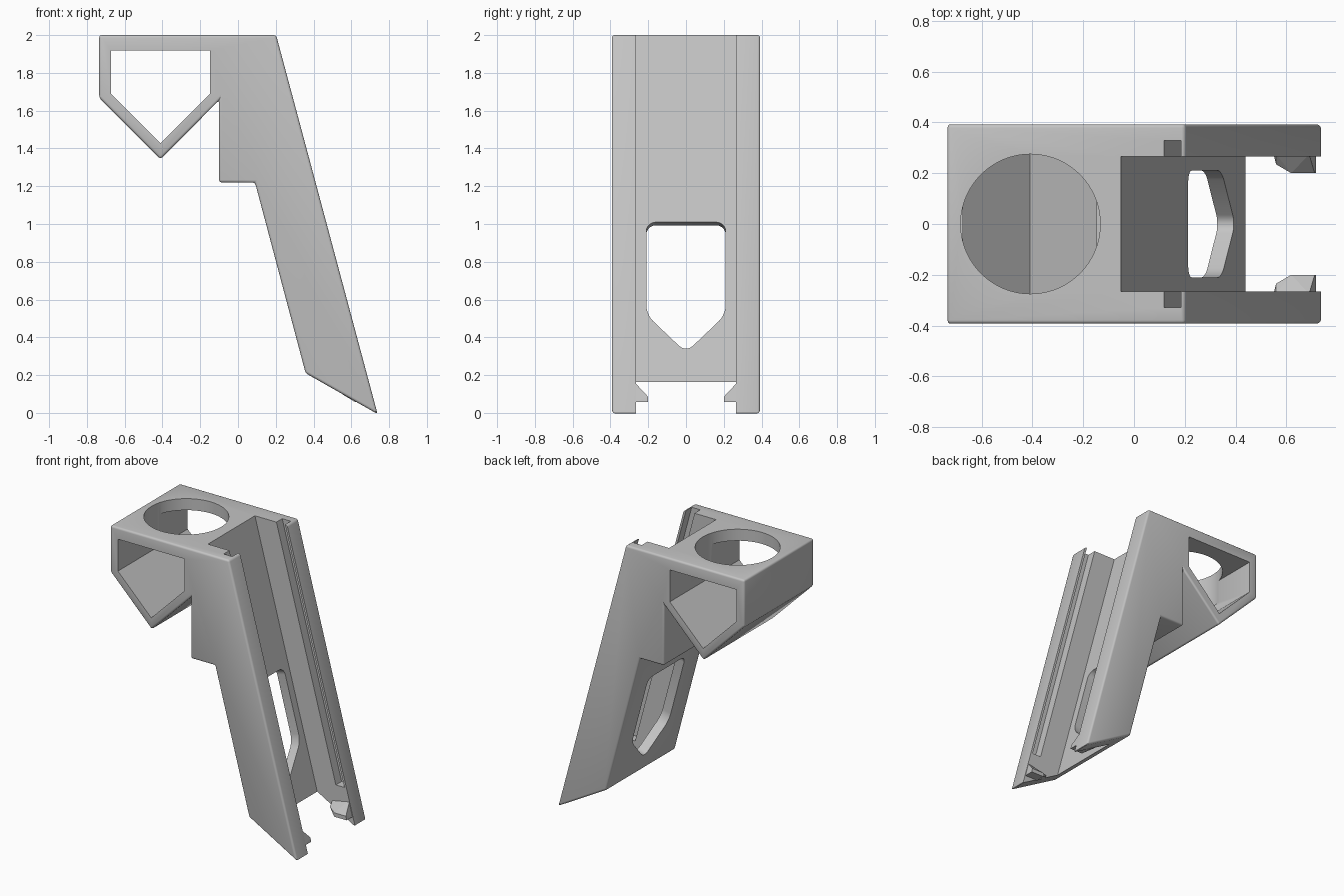
import bpy
import bmesh
from mathutils import Vector

cube = bpy.data.objects.get("Cube")
if cube:
    bpy.data.objects.remove(cube, do_unlink=True)

grey = bpy.data.materials.new("light grey plastic")
grey.use_nodes = True
grey.diffuse_color = (0.55, 0.55, 0.55, 1)
grey.node_tree.nodes["Principled BSDF"].inputs["Base Color"].default_value = grey.diffuse_color

SLOPE = 0.268


def slant(x_top, z):
    """x of a line parallel to the leaning leg, given its x at the top."""
    return x_top + (2 - z) * SLOPE


def finish(name, bm):
    bmesh.ops.recalc_face_normals(bm, faces=bm.faces)
    mesh = bpy.data.meshes.new(name)
    bm.to_mesh(mesh)
    bm.free()
    mesh.materials.append(grey)
    obj = bpy.data.objects.new(name, mesh)
    bpy.context.collection.objects.link(obj)
    return obj


def prism(name, points, depth, round_sides=0, round_all=0):
    """Extrude a flat outline along a vector, optionally rounding edges."""
    bm = bmesh.new()
    face = bm.faces.new([bm.verts.new(p) for p in points])
    out = bmesh.ops.extrude_face_region(bm, geom=[face], use_keep_orig=True)
    moved = [v for v in out["geom"] if isinstance(v, bmesh.types.BMVert)]
    bmesh.ops.translate(bm, verts=moved, vec=depth)
    bmesh.ops.recalc_face_normals(bm, faces=bm.faces)
    if round_sides:
        d = Vector(depth).normalized()
        edges = [e for e in bm.edges
                 if abs((e.verts[0].co - e.verts[1].co).normalized().dot(d)) > 0.999]
        bmesh.ops.bevel(bm, geom=edges, offset=round_sides, segments=5,
                        profile=0.5, affect='EDGES')
    if round_all:
        bmesh.ops.bevel(bm, geom=bm.edges[:], offset=round_all, segments=3,
                        profile=0.5, affect='EDGES')
    return finish(name, bm)


def side_prism(name, outline, y0, y1, **kw):
    return prism(name, [(x, y0, z) for x, z in outline], (0, y1 - y0, 0), **kw)


def band(x0, x1, z0, z1):
    """Leaning parallelogram between two slanted lines."""
    return [(slant(x0, z0), z0), (slant(x1, z0), z0),
            (slant(x1, z1), z1), (slant(x0, z1), z1)]


# Main body: ring holder and leaning leg in one outline
body = side_prism("holder_body", [
    (-0.735, 2), (0.202, 2), (0.739, -0.006), (0.358, 0.21), (0.09, 1.22),
    (-0.1, 1.22), (-0.1, 1.655), (-0.41, 1.343), (-0.735, 1.668)],
    -0.393, 0.393, round_all=0.014)

cutters = []

# Open channel along the leg
cutters.append(side_prism("channel_cutter", band(-0.052, 0.6, -0.3, 2.3), -0.265, 0.265))

# Retaining grooves in the channel walls
for side, y0, y1 in (("left", 0.2, 0.33), ("right", -0.33, -0.2)):
    cutters.append(side_prism(side + "_groove_cutter",
                              band(0.118, 0.186, 0.25, 2.2), y0, y1))

# Five-sided tunnel through the holder
cutters.append(side_prism("tunnel_cutter", [
    (-0.673, 1.918), (-0.673, 1.69), (-0.41, 1.427),
    (-0.147, 1.69), (-0.147, 1.918)], -0.6, 0.6))

# Round opening in the top
bm = bmesh.new()
bmesh.ops.create_cone(bm, cap_ends=True, segments=96, radius1=0.275, radius2=0.275, depth=0.4)
bmesh.ops.translate(bm, verts=bm.verts, vec=(-0.408, 0, 1.95))
cutters.append(finish("round_opening_cutter", bm))

# Window through the leg, square to its surface
normal = Vector((1, 0, SLOPE)).normalized()
window = [(-0.21, 1.01), (0.21, 1.01), (0.21, 0.52), (0, 0.32), (-0.21, 0.52)]
cutters.append(prism("window_cutter",
                     [Vector((slant(-0.052, z), y, z)) - normal * 0.2 for y, z in window],
                     normal * 0.35, round_sides=0.05))

for cutter in cutters:
    cutter.hide_render = True
    cutter.hide_set(True)
    mod = body.modifiers.new(cutter.name, 'BOOLEAN')
    mod.operation = 'DIFFERENCE'
    mod.solver = 'EXACT'
    mod.object = cutter

# Bake the cuts and drop the helpers
bpy.context.view_layer.objects.active = body
body.select_set(True)
for mod in list(body.modifiers):
    bpy.ops.object.modifier_apply(modifier=mod.name)
for cutter in cutters:
    bpy.data.objects.remove(cutter, do_unlink=True)
bpy.ops.object.shade_smooth_by_angle(angle=0.6)

# Snap hooks at the foot of the channel
for side, s in (("left", 1), ("right", -1)):
    bm = bmesh.new()
    for x, y, z in [
            (0.55, 0.275, 0.1), (0.56, 0.235, 0.1), (0.56, 0.275, 0.14),
            (0.69, 0.275, 0.165), (0.62, 0.2, 0.085), (0.712, 0.2, 0.085),
            (0.62, 0.2, 0.057), (0.718, 0.2, 0.057), (0.62, 0.275, 0.057),
            (0.718, 0.275, 0.057)]:
        bm.verts.new((x, s * y, z))
    hull = bmesh.ops.convex_hull(bm, input=bm.verts)
    bmesh.ops.delete(bm, geom=[v for v in bm.verts if not v.link_faces], context='VERTS')
    bmesh.ops.dissolve_limit(bm, angle_limit=0.02, verts=bm.verts, edges=bm.edges)
    finish(side + "_snap_hook", bm)
